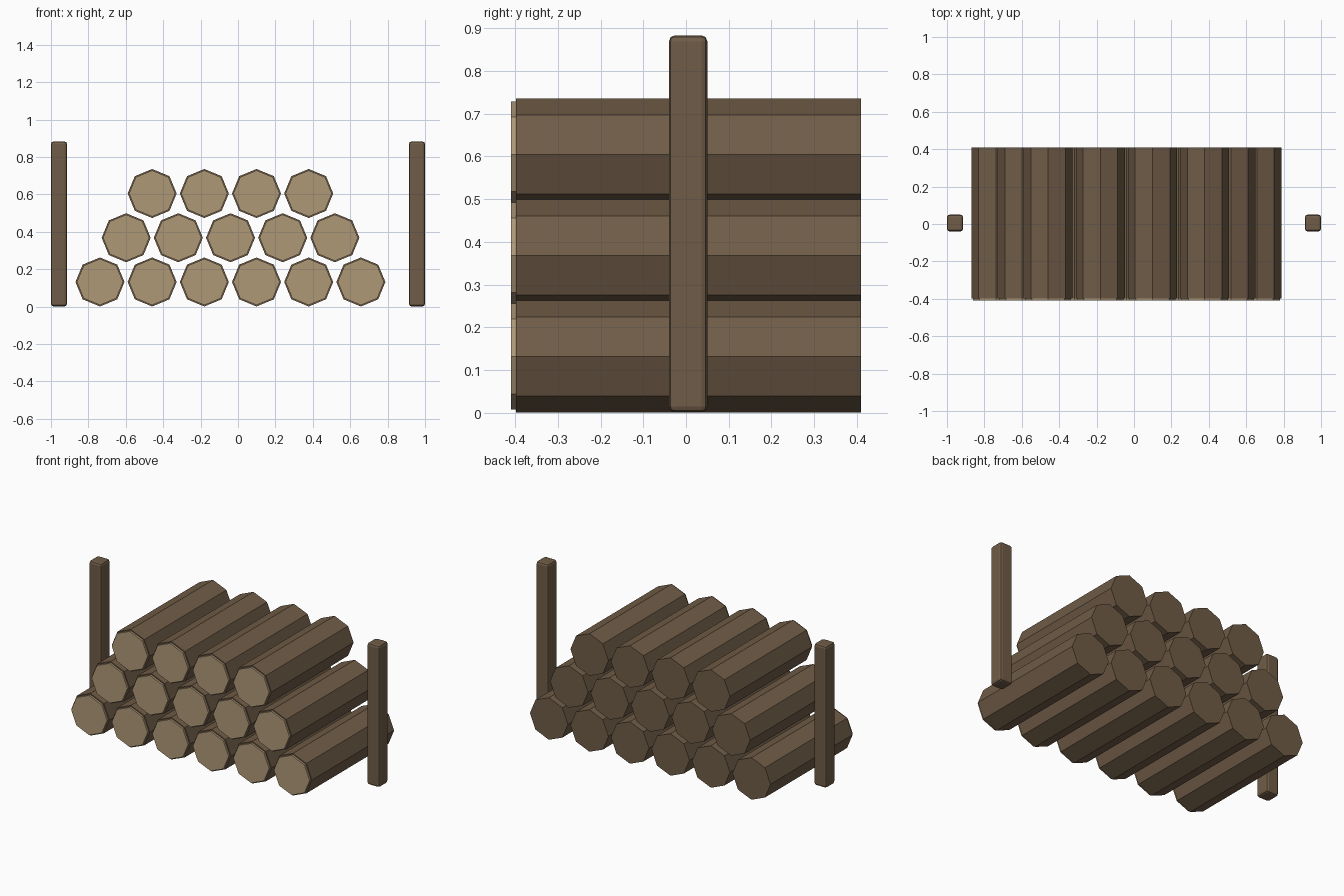
import bpy
import math

if "Cube" in bpy.data.objects:
    bpy.data.objects.remove(bpy.data.objects["Cube"])


def material(name, r, g, b):
    # sRGB bytes to linear colour
    lin = [((c / 255 + 0.055) / 1.055) ** 2.4 for c in (r, g, b)]
    m = bpy.data.materials.new(name)
    m.diffuse_color = (*lin, 1)
    m.use_nodes = True
    m.node_tree.nodes["Principled BSDF"].inputs["Base Color"].default_value = m.diffuse_color
    return m


BARK = material("brown bark", 112, 92, 71)
CUT = material("pale cut wood", 175, 152, 119)


def octagon_prism(name, x, z, radius, y0, y1, mat):
    bpy.ops.mesh.primitive_cylinder_add(
        vertices=8, radius=radius, depth=y1 - y0,
        location=(x, (y0 + y1) / 2, z), rotation=(math.pi / 2, 0, 0))
    ob = bpy.context.object
    ob.name = name
    ob.data.materials.append(mat)


def post(name, x):
    bpy.ops.mesh.primitive_cube_add(size=1, location=(x, 0.005, 0.4425))
    ob = bpy.context.object
    ob.name = name
    ob.scale = (0.086, 0.09, 0.882)
    bpy.ops.object.transform_apply(location=False, rotation=False, scale=True)
    ob.data.materials.append(BARK)
    bev = ob.modifiers.new("worn edges", "BEVEL")
    bev.width = 0.014
    bev.segments = 2


# Stacked logs: three staggered rows, each with a pale sawn front end
STEP = 0.279
for row, (count, first_x) in enumerate([(6, -0.738), (5, -0.598), (4, -0.459)]):
    z = 0.132 + 0.2365 * row
    for i in range(count):
        x = first_x + STEP * i
        octagon_prism(f"log_{row}_{i}", x, z, 0.131, -0.398, 0.41, BARK)
        octagon_prism(f"log_end_{row}_{i}", x, z, 0.1235, -0.41, -0.397, CUT)

# Upright side posts
post("left_post", -0.957)
post("right_post", 0.957)
